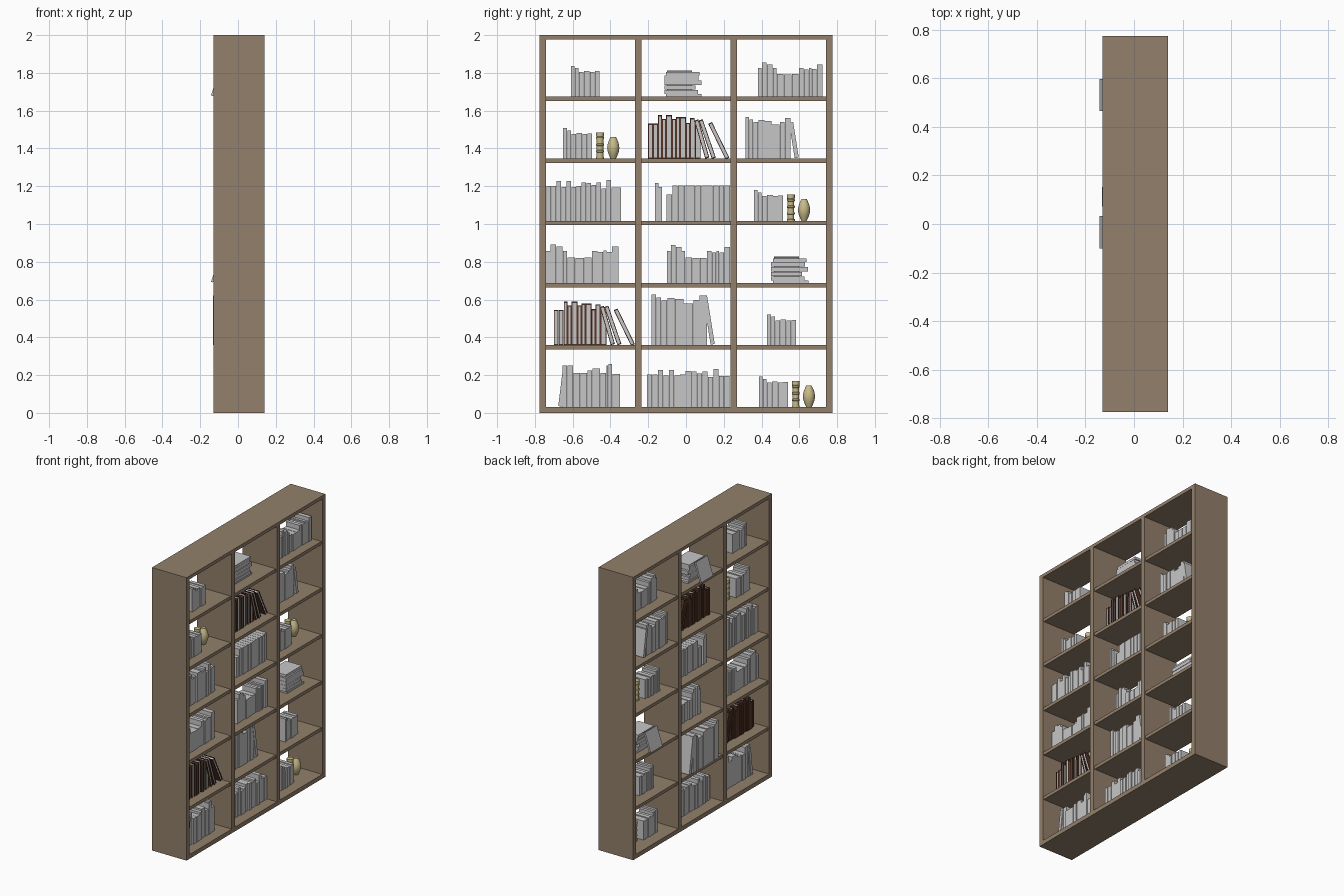
import bpy, bmesh, math, random
from mathutils import Matrix, Vector

random.seed(4)
cube = bpy.data.objects.get("Cube")
if cube:
    bpy.data.objects.remove(cube)


def material(name, srgb):
    lin = [(c / 255 / 12.92) if c < 11 else ((c / 255 + 0.055) / 1.055) ** 2.4 for c in srgb]
    mat = bpy.data.materials.new(name)
    mat.use_nodes = True
    mat.diffuse_color = (*lin, 1)
    mat.node_tree.nodes["Principled BSDF"].inputs["Base Color"].default_value = (*lin, 1)
    return mat


WOOD = material("warm wood", (147, 128, 107))
PAPER = material("pale grey", (198, 198, 198))
LEATHER = material("dark brown leather", (84, 52, 38))
CERAMIC = material("pale olive ceramic", (200, 187, 137))


def add_box(bm, low, high, mat_index=0, matrix=None):
    """Append an axis-aligned box, optionally moved by a matrix."""
    low, high = Vector(low), Vector(high)
    place = Matrix.Translation((low + high) / 2) @ Matrix.Diagonal((*(high - low), 1))
    made = bmesh.ops.create_cube(bm, size=1, matrix=(matrix or Matrix()) @ place)
    for face in {f for v in made["verts"] for f in v.link_faces}:
        face.material_index = mat_index


def finish(bm, name, *mats):
    mesh = bpy.data.meshes.new(name)
    bmesh.ops.recalc_face_normals(bm, faces=bm.faces)
    bm.to_mesh(mesh)
    bm.free()
    for mat in mats:
        mesh.materials.append(mat)
    obj = bpy.data.objects.new(name, mesh)
    bpy.context.collection.objects.link(obj)
    return obj


def box(name, low, high, mat):
    bm = bmesh.new()
    add_box(bm, low, high)
    return finish(bm, name, mat)


# Bookcase frame, open at both broad sides
BACK, FRONT = -0.13, 0.14
HALF, INNER = 0.775, 0.742
LEVELS = [0.03 + 0.329 * i for i in range(6)]
for side, name in ((-1, "right"), (1, "left")):
    ys = sorted((side * HALF, side * INNER))
    box(name + "_side_panel", (BACK, ys[0], 0), (FRONT, ys[1], 2), WOOD)
    ys = sorted((side * 0.235, side * 0.27))
    box(name + "_divider", (BACK, ys[0], 0.026), (FRONT, ys[1], 1.976), WOOD)
box("top_panel", (BACK, -INNER, 1.976), (FRONT, INNER, 2), WOOD)
for i, level in enumerate(LEVELS):
    inset = 0.008 if i else 0
    thick = 0.023 if i else 0.03
    box("shelf_%d" % i, (BACK + inset, -INNER, level - thick), (FRONT - inset, INNER, level), WOOD)


# Books
def add_book(bm, y, z, width, height, depth, bound, matrix=None):
    x0, x1 = depth
    if not bound:
        add_box(bm, (x0, y, z), (x1, y + width, z + height), 0, matrix)
        return
    board = 0.004
    add_box(bm, (x0 + board, y + board, z + board),
            (x1 - board, y + width - board, z + height - board), 0, matrix)
    add_box(bm, (x0, y, z), (x0 + board, y + width, z + height), 1, matrix)
    for edge in (y, y + width - board):
        add_box(bm, (x0 + board, edge, z), (x1, edge + board, z + height), 1, matrix)


def book_row(name, level, start, length, books, grow=1.0, leaning=(), depth=(-0.05, 0.07), bound=False):
    """Books are (relative width, height); leaning ones are (foot y, degrees, height)."""
    bm = bmesh.new()
    z, y = LEVELS[level], start
    total = sum(w for w, h in books)
    for w, h in books:
        width = length * w / total
        ends = (depth[0] + random.uniform(0, 0.01), depth[1] - random.uniform(0, 0.01))
        if h:
            add_book(bm, y, z, width - 0.002, h * grow / 100, ends, bound)
        y += width
    for foot, angle, h in leaning:
        turn = Matrix.Translation((0, foot, z)) @ Matrix.Rotation(math.radians(angle), 4, "X")
        shift = 0 if angle < 0 else -0.022
        add_book(bm, shift, 0.006, 0.022, h * grow / 100, depth, bound, turn)
    return finish(bm, name, PAPER, LEATHER)


SHORT = [(4, 16.2), (4, 15), (5, 13), (6, 13.6), (5, 13), (5, 13.4)]
STEPPED = [(4, 15), (5, 18), (6, 17), (4, 15), (7, 12), (8, 11.7), (7, 11.8),
           (5, 15), (5, 14.4), (3, 15.2), (5, 14.5), (6, 17)]
BOUND = [(5, 18.6), (5, 18.6), (4, 23), (4, 21), (6, 23), (4, 21), (4, 22), (6, 22),
         (4, 19), (5, 21.5), (6, 18.2)]
UPRIGHT = [(4, 22), (4, 20.6), (5, 19.4), (6, 20.4), (7, 20), (8, 18), (5, 19.5), (6, 21.5)]
MIXED = [(5, 22), (6, 22), (7, 18), (7, 18), (5, 19.5), (8, 20.6), (6, 18), (2, 22), (4, 23), (8, 17.5)]
FULL = [(5, h) for h in (18.5, 18.3, 21, 18, 21, 18, 18.4, 20.4, 20, 19, 20.2, 17, 21.5, 17.5, 17.6)]
EVEN = [(4, 20), (4, 18), (4, 0), (6, 14)] + [(6, 18.8)] * 10

for level, start in ((5, -0.61), (1, 0.43)):
    book_row("short_books_%d" % level, level, start, 0.155, SHORT)
for level, start, length, grow in ((5, 0.38, 0.345, 1), (2, -0.74, 0.385, 1.13), (2, -0.1, 0.334, 1.12)):
    book_row("stepped_books", level, start, length, STEPPED, grow)
for level, start in ((4, -0.2), (1, -0.7)):
    tilted = [(start + 0.325, 16, 21), (start + 0.36, 19, 21.5), (start + 0.432, 26, 21)]
    book_row("bound_books_%d" % level, level, start, 0.28, BOUND, leaning=tilted, bound=True)
book_row("tilted_books_upper", 4, 0.315, 0.24, UPRIGHT, leaning=[(0.598, 9, 19)], depth=(-0.085, 0.055))
book_row("tilted_books_lower", 1, -0.183, 0.295, UPRIGHT, 1.22, [(0.153, 9, 21)], (-0.132, 0.05))
book_row("mixed_books", 0, -0.655, 0.307, MIXED, leaning=[(-0.677, -7, 20)])
book_row("full_row_upper", 3, -0.738, 0.395, FULL)
book_row("full_row_lower", 0, -0.207, 0.44, FULL, 0.94)
book_row("even_books", 3, -0.165, 0.4, EVEN)


# Stacks of lying books with one propped against the back
def stack(name, level, start):
    bm = bmesh.new()
    z = LEVELS[level]
    for low, high, thick in ((0.01, 0.198, 0.014), (0, 0.178, 0.022), (0, 0.165, 0.024),
                             (0, 0.196, 0.026), (0, 0.18, 0.026), (0.01, 0.187, 0.018)):
        x = random.uniform(0, 0.012)
        add_box(bm, (-0.075 + x, start + low, z), (0.05 + x, start + high, z + thick - 0.001))
        z += thick
    lean = Matrix.Translation((-0.143, start, LEVELS[level] + 0.006)) @ Matrix.Rotation(0.32, 4, "Y")
    add_box(bm, (0, 0.015, 0), (0.012, 0.148, 0.14), 0, lean)
    finish(bm, name, PAPER)


stack("book_stack_upper", 5, -0.115)
stack("book_stack_lower", 2, 0.45)


# Turned ornaments
def lathe(name, profile, y, z, x=0.0, sides=24):
    bm = bmesh.new()
    rings = []
    for r, h in profile:
        rings.append([bm.verts.new((x + r * math.cos(math.tau * i / sides),
                                    y + r * math.sin(math.tau * i / sides), z + h)) for i in range(sides)])
    for a, b in zip(rings, rings[1:]):
        for i in range(sides):
            j = (i + 1) % sides
            bm.faces.new((a[i], a[j], b[j], b[i]))
    bm.faces.new(rings[0])
    bm.faces.new(rings[-1])
    obj = finish(bm, name, CERAMIC)
    bpy.ops.object.select_all(action="DESELECT")
    obj.select_set(True)
    bpy.context.view_layer.objects.active = obj
    bpy.ops.object.shade_smooth_by_angle()


CANISTER = []
for i in range(4):
    base = i * 0.035
    CANISTER += [(0.021, base), (0.021, base + 0.008), (0.018, base + 0.01), (0.018, base + 0.033)]
CANISTER = CANISTER[:-1] + [(0.021, 0.12), (0.021, 0.138)]
VASE = [(0.014 + 0.018 * math.sin(math.pi * t / 10), 0.0115 * t) for t in range(11)]

for level, start in ((4, -0.65), (3, 0.36), (0, 0.386)):
    book_row("ornament_books_%d" % level, level, start, 0.155, SHORT)
    lathe("canister_%d" % level, CANISTER, start + 0.195, LEVELS[level])
    lathe("vase_%d" % level, VASE, start + 0.265, LEVELS[level])
